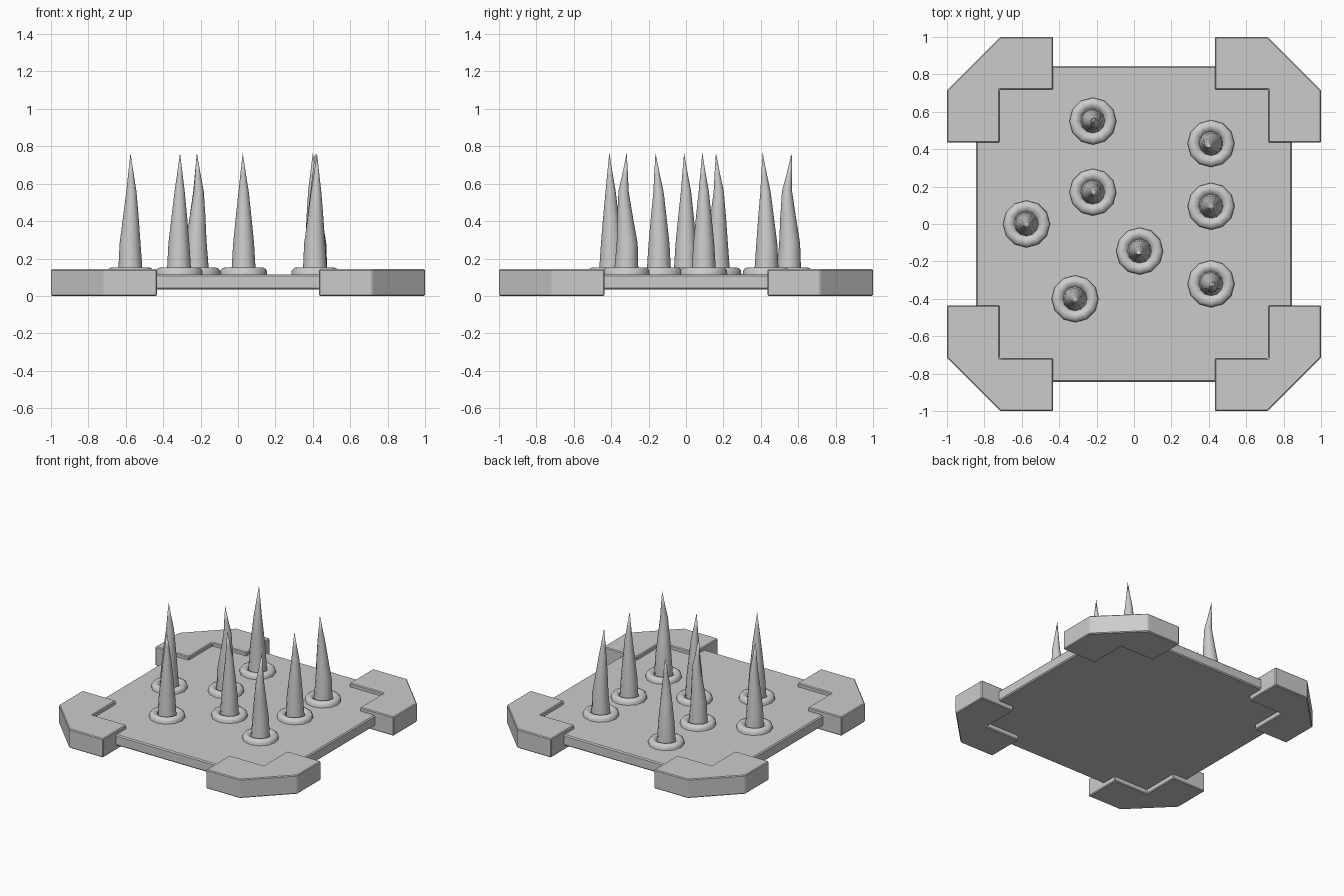
import bpy, bmesh, math

if "Cube" in bpy.data.objects:
    bpy.data.objects.remove(bpy.data.objects["Cube"])


def make_object(name, bm, bevel=0.0, smooth=None):
    bmesh.ops.recalc_face_normals(bm, faces=bm.faces)
    mesh = bpy.data.meshes.new(name)
    bm.to_mesh(mesh)
    bm.free()
    ob = bpy.data.objects.new(name, mesh)
    bpy.context.collection.objects.link(ob)
    if bevel:
        mod = ob.modifiers.new("Bevel", 'BEVEL')
        mod.width = bevel
        mod.segments = 1
    if smooth:
        bpy.ops.object.select_all(action='DESELECT')
        bpy.context.view_layer.objects.active = ob
        ob.select_set(True)
        bpy.ops.object.shade_smooth_by_angle(angle=math.radians(smooth))
    return ob


def prism(name, outline, z0, z1, bevel):
    bm = bmesh.new()
    face = bm.faces.new([bm.verts.new((x, y, z0)) for x, y in outline])
    ext = bmesh.ops.extrude_face_region(bm, geom=[face])
    for v in ext["geom"]:
        if isinstance(v, bmesh.types.BMVert):
            v.co.z = z1
    return make_object(name, bm, bevel)


def loft(name, rings, sides):
    """Stacked circles (x, y, z, radius); radius 0 ends in a point."""
    bm = bmesh.new()
    prev = None
    for x, y, z, r in rings:
        if r == 0:
            tip = bm.verts.new((x, y, z))
            cur = [tip] * sides
        else:
            cur = [bm.verts.new((x + r * math.cos(2 * math.pi * i / sides),
                                 y + r * math.sin(2 * math.pi * i / sides), z))
                   for i in range(sides)]
        if prev:
            for i in range(sides):
                j = (i + 1) % sides
                quad = [prev[i], prev[j], cur[j], cur[i]]
                bm.faces.new(quad[:3] if r == 0 else quad)
        else:
            bm.faces.new(cur)
        prev = cur
    if rings[-1][3]:
        bm.faces.new(prev)
    return make_object(name, bm, smooth=40)


# Base plate
P = 0.845
prism("base_plate", [(-P, -P), (P, -P), (P, P), (-P, P)], 0.035, 0.115, 0.008)

# Chamfered L-shaped corner brackets
bracket = [(1, 0.435), (1, 0.715), (0.715, 1), (0.432, 1),
           (0.432, 0.718), (0.718, 0.718), (0.718, 0.435)]
for sx in (-1, 1):
    for sy in (-1, 1):
        prism("corner_bracket", [(sx * x, sy * y) for x, y in bracket], 0, 0.143, 0.006)

# Spikes: x, y, kink offset, tip offset
spikes = [
    (-0.22, 0.55, 0.008, -0.01, 0.0, 0.015),
    (-0.22, 0.17, 0.01, 0.005, 0.0, -0.01),
    (-0.575, 0.0, 0.005, 0.0, 0.0, -0.01),
    (-0.315, -0.40, 0.003, -0.003, 0.005, -0.01),
    (0.03, -0.145, 0.0, -0.002, -0.005, -0.018),
    (0.412, 0.43, -0.01, -0.005, -0.012, -0.02),
    (0.412, 0.095, 0.003, 0.0, 0.0, -0.008),
    (0.412, -0.32, 0.006, -0.014, 0.01, 0.003),
]
for x, y, kx, ky, tx, ty in spikes:
    # Rounded collar at the foot
    collar = [(0.105, 0.126), (0.135, 0.125), (0.147, 0.115),
              (0.153, 0.1), (0.153, 0.088), (0.143, 0.072), (0.13, 0.062)]
    loft("spike_collar", [(x, y, z, r) for z, r in collar], 12)
    # Slightly bent tapering spike
    loft("spike", [(x, y, 0.11, 0.066),
                   (x - kx * 0.4, y - ky * 0.4, 0.28, 0.056),
                   (x + kx * 0.4, y + ky * 0.4, 0.42, 0.042),
                   (x + kx, y + ky, 0.56, 0.027),
                   (x + (kx + tx) / 2, y + (ky + ty) / 2, 0.65, 0.015),
                   (x + tx, y + ty, 0.765, 0)], 12)
